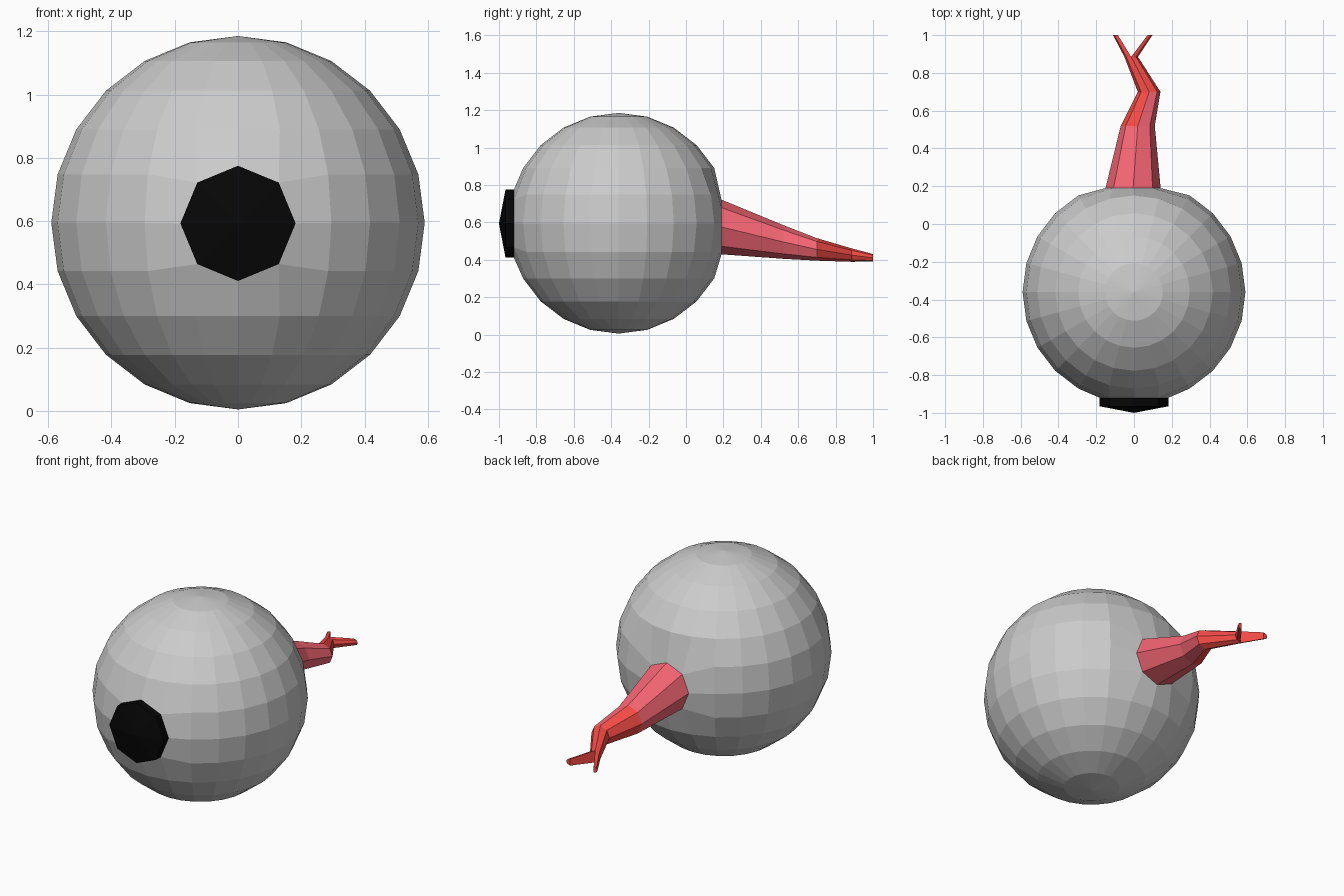
import bpy, bmesh, math
from mathutils import Vector, Matrix

if "Cube" in bpy.data.objects:
    bpy.data.objects.remove(bpy.data.objects["Cube"])

CENTRE = Vector((0, -0.36, 0.595))
RADIUS = 0.59


def material(name, color):
    m = bpy.data.materials.new(name)
    m.diffuse_color = color
    m.use_nodes = True
    m.node_tree.nodes["Principled BSDF"].inputs["Base Color"].default_value = m.diffuse_color
    return m


def finish(bm, name, mats=()):
    bmesh.ops.recalc_face_normals(bm, faces=bm.faces)
    mesh = bpy.data.meshes.new(name)
    bm.to_mesh(mesh)
    bm.free()
    for m in mats:
        mesh.materials.append(m)
    obj = bpy.data.objects.new(name, mesh)
    bpy.context.collection.objects.link(obj)


def point(y, cx, cz, rx, rz, i):
    a = i * math.pi / 4
    return Vector((cx + rx * math.sin(a), y, cz + rz * math.cos(a)))


def ring(bm, y, cx, cz, rx, rz, ids=range(8)):
    return [bm.verts.new(point(y, cx, cz, rx, rz, i)) for i in ids]


def bridge(bm, a, b):
    n = len(a)
    return [bm.faces.new((a[i], a[(i + 1) % n], b[(i + 1) % n], b[i])) for i in range(n)]


# y, centre x, centre z, x radius, z radius
pupil_base = (-0.92, 0, 0.593, 0.182, 0.182)
pupil_rim = (-0.965, 0, 0.593, 0.182, 0.182)
stem_rings = [(0.19, -0.005, 0.575, 0.146, 0.146),
              (0.52, 0.02, 0.495, 0.09, 0.09),
              (0.70, 0.08, 0.455, 0.06, 0.06),
              (0.885, -0.015, 0.425, 0.036, 0.036)]

# Eyeball with round openings for pupil and nerve
bm = bmesh.new()
bmesh.ops.create_uvsphere(bm, u_segments=24, v_segments=12, radius=RADIUS,
                          matrix=Matrix.Translation(CENTRE))
for side, opening in ((-1, pupil_base), (1, stem_rings[0])):
    pole_pos = CENTRE + Vector((0, side * RADIUS, 0))
    pole = min(bm.verts, key=lambda v: (v.co - pole_pos).length)
    around = {v for f in pole.link_faces for v in f.verts} - {pole}
    for v in around:
        d = v.co - CENTRE
        i = round(math.atan2(d.x, d.z) / (math.pi / 4))
        v.co = point(*opening, i)
    bmesh.ops.delete(bm, geom=[pole], context='VERTS')
finish(bm, "eyeball")

# Pupil: short octagonal disc with a raised centre
bm = bmesh.new()
base, rim = ring(bm, *pupil_base), ring(bm, *pupil_rim)
bridge(bm, base, rim)
tip = bm.verts.new((0, -1.0, 0.593))
for i in range(8):
    bm.faces.new((rim[i], rim[(i + 1) % 8], tip))
finish(bm, "pupil", [material("black", (0.002, 0.002, 0.002, 1))])

# Optic nerve: bent octagonal stem, redder towards the end
bm = bmesh.new()
rings = [ring(bm, *r) for r in stem_rings]
for s in range(3):
    for i, f in enumerate(bridge(bm, rings[s], rings[s + 1])):
        f.material_index = int(s == 2 or (s == 1 and i >= 4))

# Forked end: each prong grows from half of the last ring
for ids, cx in (((0, 1, 2, 3, 4), 0.072), ((4, 5, 6, 7, 0), -0.085)):
    start = [rings[3][i] for i in ids]
    end = ring(bm, 1.0, cx, 0.41, 0.026, 0.02, ids)
    for f in bridge(bm, start, end) + [bm.faces.new(end)]:
        f.material_index = 1
finish(bm, "optic_nerve", [material("pink", (0.9, 0.13, 0.17, 1)),
                           material("red", (0.9, 0.07, 0.06, 1))])
